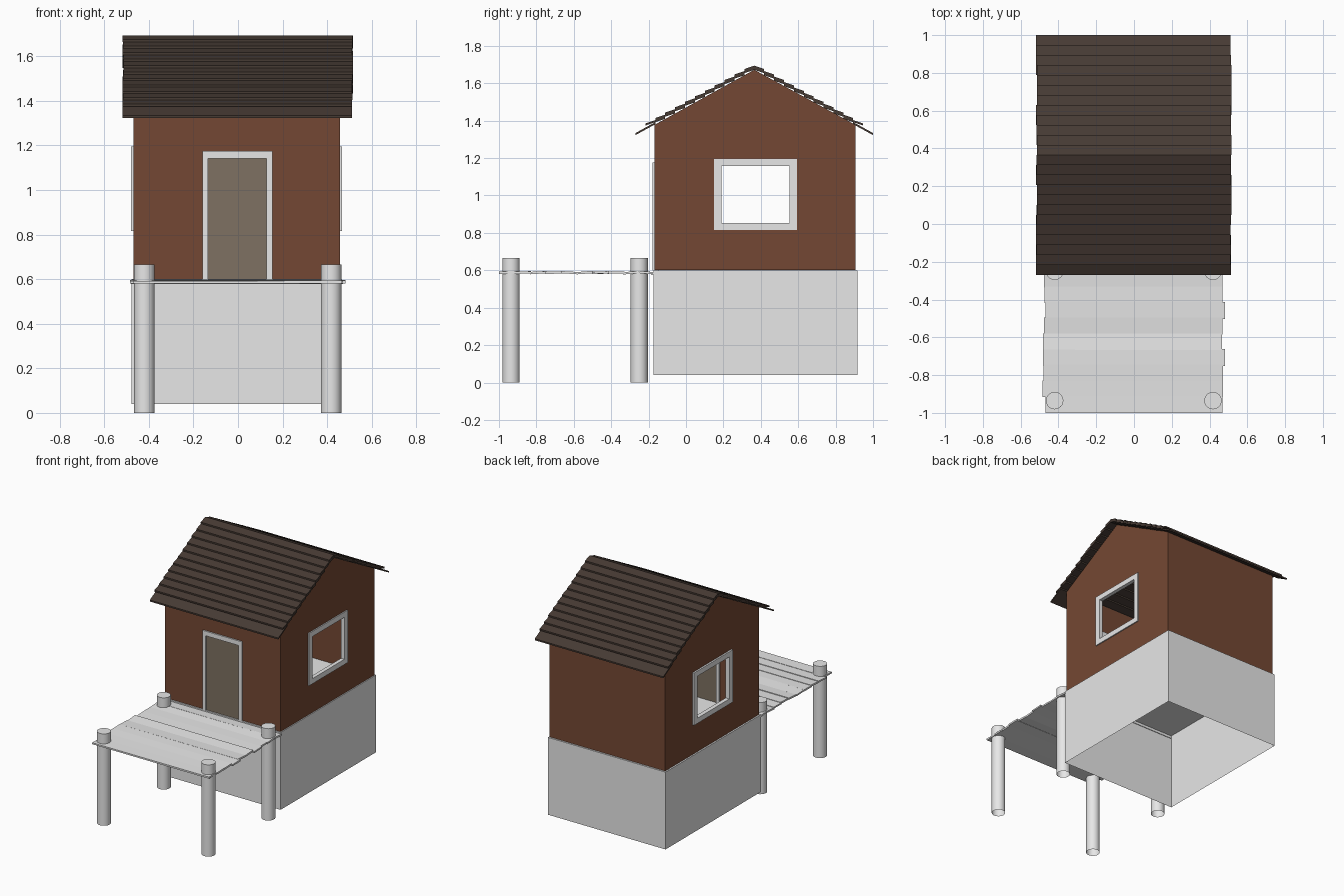
import bpy, bmesh, random
from mathutils import Matrix

if "Cube" in bpy.data.objects:
    bpy.data.objects.remove(bpy.data.objects["Cube"])

random.seed(4)


def material(name, rgb):
    m = bpy.data.materials.new(name)
    m.diffuse_color = (*rgb, 1)
    m.use_nodes = True
    m.node_tree.nodes["Principled BSDF"].inputs["Base Color"].default_value = m.diffuse_color
    return m


GREY = material("pale grey", (0.8, 0.8, 0.8))
BROWN = material("red brown", (0.175, 0.064, 0.033))
DARK = material("dark brown", (0.062, 0.043, 0.034))
TAUPE = material("taupe", (0.21, 0.165, 0.122))


def finish(name, bm, mat):
    bmesh.ops.recalc_face_normals(bm, faces=bm.faces[:])
    me = bpy.data.meshes.new(name)
    bm.to_mesh(me)
    bm.free()
    ob = bpy.data.objects.new(name, me)
    bpy.context.collection.objects.link(ob)
    me.materials.append(mat)
    return ob


def prism(bm, profile, x0, x1):
    """Extrude a (y, z) profile along x."""
    f = bm.faces.new([bm.verts.new((x0, y, z)) for y, z in profile])
    ext = bmesh.ops.extrude_face_region(bm, geom=[f])
    moved = [v for v in ext["geom"] if isinstance(v, bmesh.types.BMVert)]
    bmesh.ops.translate(bm, vec=(x1 - x0, 0, 0), verts=moved)
    if f.is_valid is False or len(bm.faces) == 0:
        return


def box(bm, x0, x1, y0, y1, z0, z1):
    mat = Matrix.Translation(((x0 + x1) / 2, (y0 + y1) / 2, (z0 + z1) / 2)) \
        @ Matrix.Diagonal((x1 - x0, y1 - y0, z1 - z0, 1))
    return bmesh.ops.create_cube(bm, size=1, matrix=mat)["verts"]


RIDGE_Y, RIDGE_Z, SLOPE, RUN = 0.365, 1.672, 0.55, 0.635

# base: box with open bottom
bm = bmesh.new()
box(bm, -0.478, 0.464, -0.175, 0.917, 0.04, 0.6)
bm.normal_update()
bmesh.ops.delete(bm, geom=[f for f in bm.faces if f.normal.z < -0.9], context="FACES_ONLY")
finish("base", bm, GREY)

# house walls: gabled prism hollowed and pierced for door and windows
bm = bmesh.new()
eave = RIDGE_Z - SLOPE * 0.535
prism(bm, [(-0.168, 0.601), (0.906, 0.601), (0.906, eave), (RIDGE_Y, RIDGE_Z), (-0.168, eave)],
      -0.468, 0.458)
walls = finish("walls", bm, BROWN)
cutters = []
for dims in ((-0.458, 0.448, -0.158, 0.896, 0.4, 2.0),
             (-1, 1, 0.17, 0.57, 0.835, 1.175),
             (-0.145, 0.14, -0.4, 0.0, 0.4, 1.157)):
    bm = bmesh.new()
    box(bm, *dims)
    c = finish("wall_cutter", bm, BROWN)
    c.hide_render = True
    cutters.append(c)
    mod = walls.modifiers.new("cut", "BOOLEAN")
    mod.operation, mod.solver, mod.object = "DIFFERENCE", "EXACT", c
bpy.context.view_layer.update()
cut_mesh = bpy.data.meshes.new_from_object(
    walls.evaluated_get(bpy.context.evaluated_depsgraph_get()))
walls.modifiers.clear()
walls.data = cut_mesh
for c in cutters:
    bpy.data.objects.remove(c)

# window frames, one on each side
for name, x0, x1 in (("left_window_frame", -0.48, -0.45), ("right_window_frame", 0.438, 0.466)):
    bm = bmesh.new()
    for z0, z1 in ((0.815, 0.853), (1.157, 1.195)):
        box(bm, x0, x1, 0.15, 0.593, z0, z1)
    for y0, y1 in ((0.15, 0.19), (0.553, 0.593)):
        box(bm, x0, x1, y0, y1, 0.853, 1.157)
    finish(name, bm, GREY)

# door frame and door
bm = bmesh.new()
box(bm, -0.16, 0.155, -0.178, -0.148, 1.142, 1.175)
for x0, x1 in ((-0.16, -0.135), (0.127, 0.155)):
    box(bm, x0, x1, -0.178, -0.148, 0.6, 1.142)
finish("door_frame", bm, GREY)
bm = bmesh.new()
box(bm, -0.135, 0.127, -0.168, -0.158, 0.601, 1.142)
finish("door", bm, TAUPE)

# roof: overlapping boards on both slopes
ROWS, T = 12, 0.011
step = RUN / ROWS
for name, side in (("front_roof", -1), ("back_roof", 1)):
    bm = bmesh.new()
    for i in range(ROWS):
        low = RUN - step * i
        high = max(low - 2 * step, 0)
        lift_low = 0 if i == 0 else 2 * T
        lift_high = T if i == ROWS - 1 else 0
        pts = []
        for d, lift in ((low, lift_low), (high, lift_high),
                        (high, lift_high + T), (low, lift_low + T)):
            pts.append((RIDGE_Y + side * d, RIDGE_Z - SLOPE * d + lift))
        j = random.uniform(-0.003, 0.003)
        prism(bm, pts, -0.516 + j, 0.514 + j)
    finish(name, bm, DARK)

# deck: uneven, slightly tilted planks
bm = bmesh.new()
N = 10
w = 0.83 / N
for i in range(N):
    y = -1 + w * i
    a, b = random.uniform(-0.009, 0.009), random.uniform(-0.009, 0.009)
    tilt = random.uniform(-0.004, 0.004)
    verts = box(bm, -0.475 + a, 0.475 + b, y, y + w + (0.006 if i < N - 1 else 0), 0.581, 0.593)
    for v in verts:
        v.co.z += tilt * (1 if v.co.y > y + w / 2 else -1) + random.choice((0, 0.001))
finish("deck_planks", bm, GREY)

# deck posts: round, open underneath
for yname, y in (("front", -0.935), ("back", -0.25)):
    for xname, x in (("left", -0.42), ("right", 0.418)):
        bm = bmesh.new()
        bmesh.ops.create_cone(bm, cap_ends=True, segments=32, radius1=0.046, radius2=0.046,
                              depth=0.665, matrix=Matrix.Translation((x, y, 0.3325)))
        bm.normal_update()
        bmesh.ops.delete(bm, geom=[f for f in bm.faces if f.normal.z < -0.9],
                         context="FACES_ONLY")
        for f in bm.faces:
            f.smooth = abs(f.normal.z) < 0.5
        for e in bm.edges:
            if len(e.link_faces) == 2 and e.calc_face_angle() > 0.6:
                e.smooth = False
        finish(f"{yname}_{xname}_post", bm, GREY)
